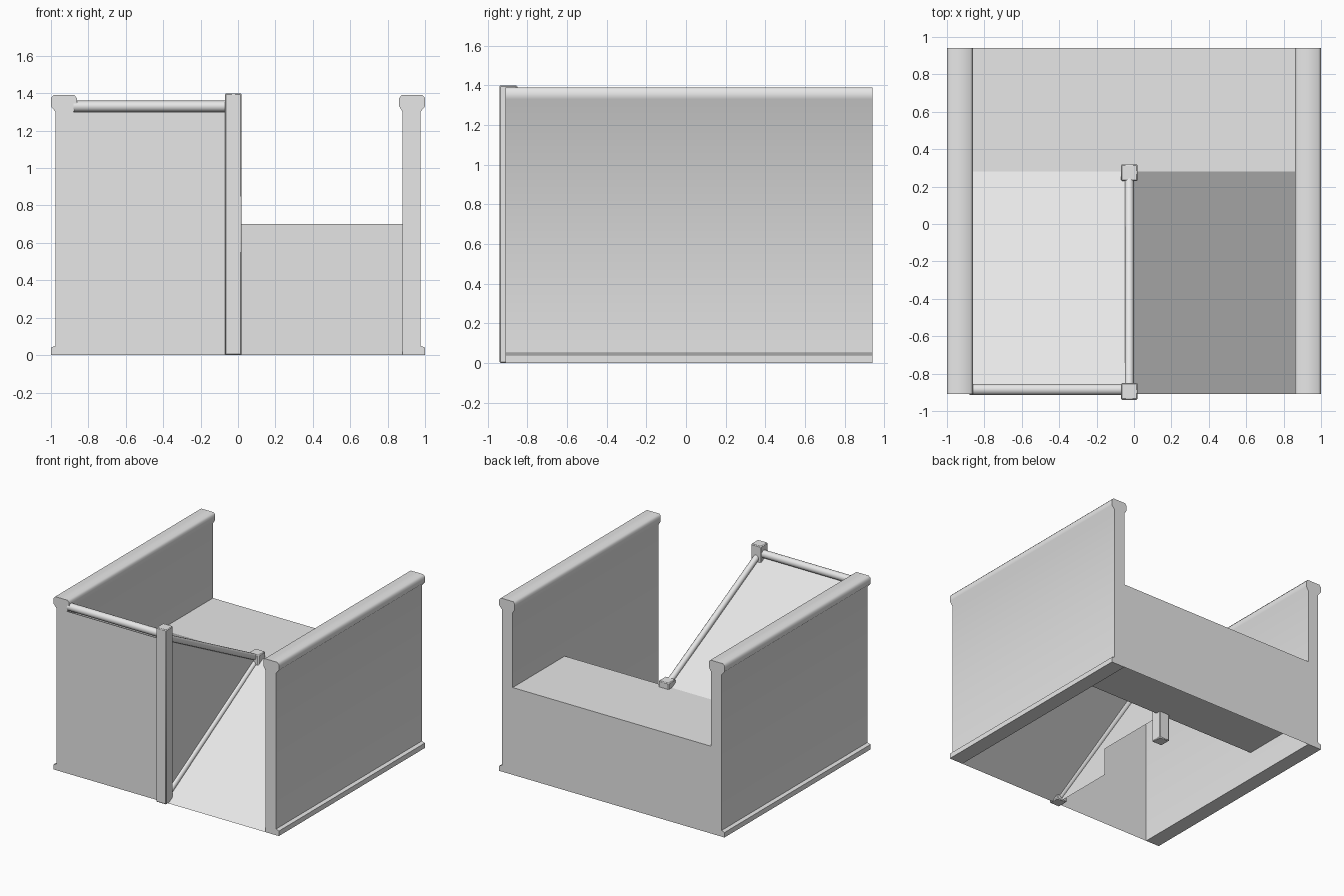
import bpy
import math
from mathutils import Vector

cube = bpy.data.objects.get("Cube")
if cube:
    bpy.data.objects.remove(cube, do_unlink=True)

grey = bpy.data.materials.new("plain_grey")
grey.use_nodes = True
colour = (0.8, 0.8, 0.8, 1)
grey.diffuse_color = colour
grey.node_tree.nodes["Principled BSDF"].inputs["Base Color"].default_value = colour

FRONT, EDGE, BACK = -0.91, 0.28, 0.94   # front, landing edge, back
INNER, MID = 0.88, -0.025               # wall inside, centre line
LOW, HIGH, UNDER = 0.7, 1.3, 0.22       # landing, upper exit, landing underside


def finish(ob, angle=40):
    ob.data.materials.append(grey)
    bpy.ops.object.select_all(action='DESELECT')
    ob.select_set(True)
    bpy.context.view_layer.objects.active = ob
    bpy.ops.object.shade_smooth_by_angle(angle=math.radians(angle))
    return ob


def mesh(name, verts, faces, angle=40):
    me = bpy.data.meshes.new(name)
    me.from_pydata(verts, [], faces)
    ob = bpy.data.objects.new(name, me)
    bpy.context.collection.objects.link(ob)
    return finish(ob, angle)


def sheet(name, points):
    return mesh(name, points, [tuple(range(len(points)))])


def across(name, x0, x1, a, b):
    """Flat panel between two (y, z) lines running along x."""
    return sheet(name, [(x0, *a), (x1, *a), (x1, *b), (x0, *b)])


def post(name, y, top):
    bpy.ops.mesh.primitive_cube_add(size=1, location=(MID, y, top / 2))
    ob = bpy.context.object
    ob.name = name
    ob.scale = (0.09, 0.09, top)
    bpy.ops.object.transform_apply(location=False, rotation=False, scale=True)
    bevel = ob.modifiers.new("soft_edges", 'BEVEL')
    bevel.width = 0.006
    return finish(ob)


def rail(name, start, end, radius):
    a, b = Vector(start), Vector(end)
    bpy.ops.mesh.primitive_cylinder_add(
        vertices=12, radius=radius, depth=(b - a).length, location=(a + b) / 2)
    ob = bpy.context.object
    ob.name = name
    ob.rotation_euler = (b - a).to_track_quat('Z', 'Y').to_euler()
    return finish(ob)


# Side walls with a coping on top and a plinth outside
profile = [(INNER, 0), (1, 0), (1, 0.04), (0.975, 0.05), (0.975, 1.3),
           (1, 1.33), (1, 1.375), (0.985, 1.39), (0.875, 1.39),
           (0.862, 1.375), (0.862, 1.33), (INNER, 1.3)]
n = len(profile)
for side, label in ((1, "left"), (-1, "right")):
    verts = [(side * x, y, z) for y in (FRONT, BACK) for x, z in profile]
    faces = [(i, (i + 1) % n, n + (i + 1) % n, n + i) for i in range(n)]
    faces += [tuple(reversed(range(n))), tuple(range(n, 2 * n))]
    if side < 0:
        faces = [tuple(reversed(f)) for f in faces]
    mesh(label + "_side_wall", verts, faces, 50)

# Landing box open towards the ground at the back
across("landing_top", -INNER, INNER, (EDGE, LOW), (BACK, LOW))
across("landing_underside", -INNER, INNER, (BACK, UNDER), (EDGE, UNDER))
across("landing_front", -INNER, INNER, (EDGE, UNDER), (EDGE, LOW))
across("back_wall", INNER, -INNER, (BACK, 0), (BACK, LOW))

# Two ramps and the wall under the upper one
across("lower_ramp", MID, INNER, (FRONT, 0), (EDGE, LOW))
across("upper_ramp", -INNER, MID, (FRONT, HIGH), (EDGE, LOW))
across("front_wall", -INNER, MID, (FRONT, 0), (FRONT, HIGH))

# Partition between the ramps, with a low opening
outline = [(FRONT, 0), (-0.36, 0), (-0.36, UNDER), (EDGE, UNDER), (EDGE, LOW),
           (FRONT, HIGH)]
sheet("partition", [(MID, y, z) for y, z in outline])

# Posts and rails
post("front_post", -0.895, 1.4)
post("landing_post", 0.275, 0.75)
rail("front_rail", (-INNER, -0.885, 1.33), (MID, -0.885, 1.33), 0.03)
rail("upper_rail", (MID, -0.88, 1.31), (MID, 0.27, 0.71), 0.024)
rail("lower_rail", (MID, -0.88, 0.03), (MID, 0.27, 0.69), 0.024)
